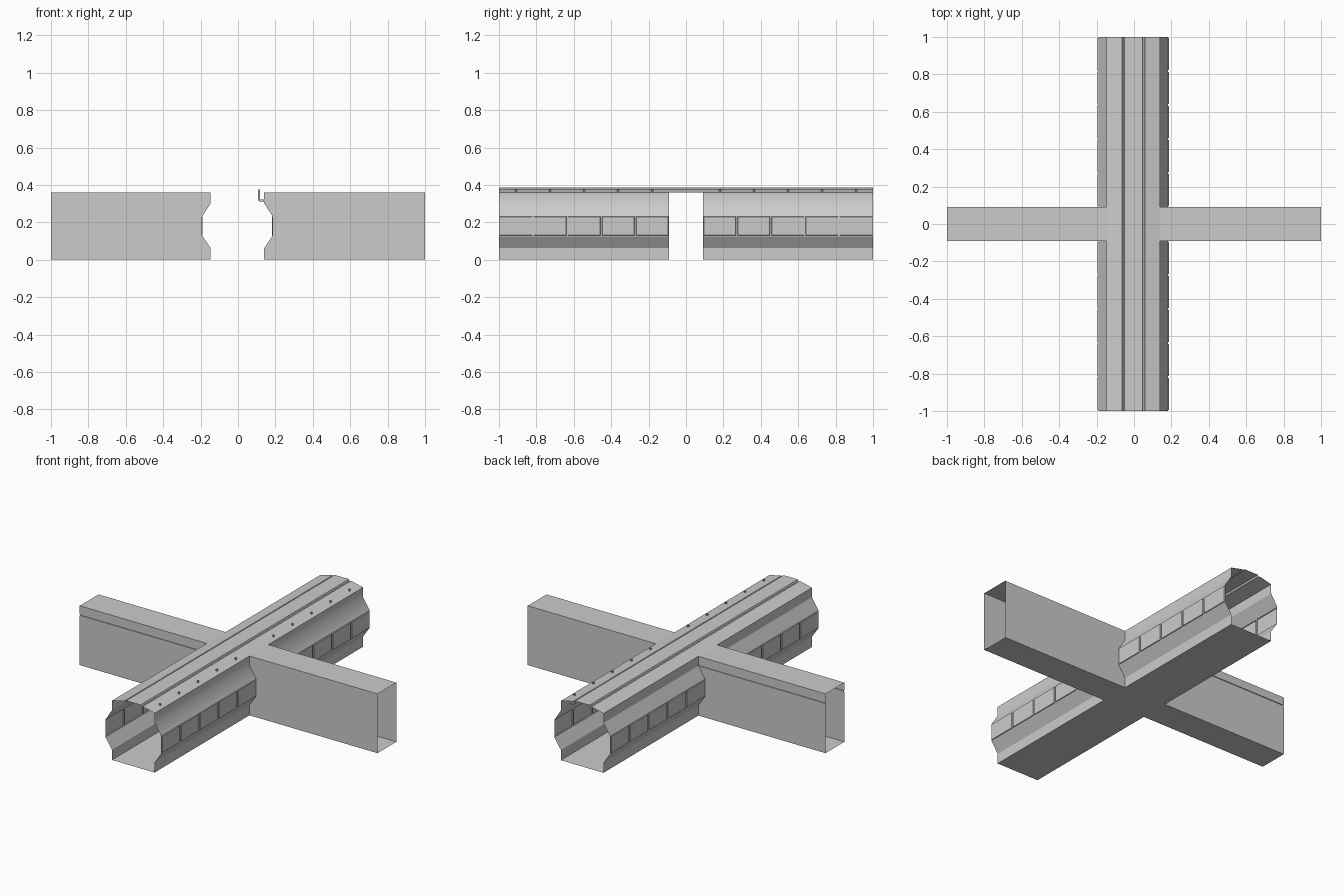
import bpy, bmesh
from mathutils import Vector

if "Cube" in bpy.data.objects:
    bpy.data.objects.remove(bpy.data.objects["Cube"])

CX = -0.003            # corridor centre line
HY = 0.09              # half width of the side passages
TOP = 0.36
SEG = 5                # bays per corridor arm
STEP = (1 - HY) / SEG
# wall section: (distance from centre line, height)
WALL = [(0.143, 0), (0.143, 0.062), (0.186, 0.125), (0.186, 0.235), (0.143, 0.302), (0.143, TOP)]


def finish(bm, name):
    me = bpy.data.meshes.new(name)
    bm.to_mesh(me)
    bm.free()
    ob = bpy.data.objects.new(name, me)
    bpy.context.collection.objects.link(ob)
    return ob


def poly(bm, pts, out):
    """Face through pts, turned so its normal follows 'out'."""
    f = bm.faces.new([bm.verts.new(p) for p in pts])
    f.normal_update()
    if f.normal.dot(Vector(out)) < 0:
        f.normal_flip()
    return f


# folded corridor walls with raised panels in every bay
def corridor_wall(name, side, y0):
    bm = bmesh.new()
    rows = [[bm.verts.new((CX + side * d, y0 + STEP * k, z)) for k in range(SEG + 1)] for d, z in WALL]
    panels = []
    for i in range(len(WALL) - 1):
        for k in range(SEG):
            q = [rows[i][k], rows[i][k + 1], rows[i + 1][k + 1], rows[i + 1][k]]
            f = bm.faces.new(q if side > 0 else q[::-1])
            f.smooth = side > 0 and i >= 3
            if i == 2:
                panels.append(f)
            if i == 3 and side < 0:
                f.smooth = False
    for f in panels:
        f.smooth = False
    for f in bm.faces:
        f.normal_update()
    bmesh.ops.inset_individual(bm, faces=panels, thickness=0.006)
    bmesh.ops.inset_individual(bm, faces=panels, thickness=0.003, depth=0.005)
    return finish(bm, name)


for side, sn in ((1, "right"), (-1, "left")):
    for y0, yn in ((-1, "front"), (HY, "back")):
        corridor_wall(f"corridor_wall_{sn}_{yn}", side, y0)

# corridor roof: sloped flanks and a flat crown with narrow stepped seams
half = [(0.143, TOP), (0.062, 0.379), (0.058, 0.375), (0.052, 0.375), (0.048, 0.385)]
section = [(CX - x, z) for x, z in half] + [(CX + x, z) for x, z in half[::-1]]
bm = bmesh.new()
a = [bm.verts.new((x, -1, z)) for x, z in section]
b = [bm.verts.new((x, 1, z)) for x, z in section]
for i in range(len(section) - 1):
    bm.faces.new([a[i], a[i + 1], b[i + 1], b[i]])
finish(bm, "corridor_roof")

# cross-shaped floor
bm = bmesh.new()
xl, xr = CX - WALL[0][0], CX + WALL[0][0]
for x0, x1, y0, y1 in ((xl, xr, -1, 1), (-1, xl, -HY, HY), (xr, 1, -HY, HY)):
    poly(bm, [(x0, y0, 0), (x1, y0, 0), (x1, y1, 0), (x0, y1, 0)], (0, 0, -1))
finish(bm, "floor")

# plain side passages, the left one with a groove along its walls
for side, sn in ((1, "right"), (-1, "left")):
    bm = bmesh.new()
    xi = CX + side * WALL[-1][0]
    poly(bm, [(xi, -HY, TOP), (side, -HY, TOP), (side, HY, TOP), (xi, HY, TOP)], (0, 0, 1))
    for s in (-1, 1):
        y = s * HY
        edge = [(CX + side * d, y, z) for d, z in WALL]
        if side > 0:
            poly(bm, edge + [(side, y, TOP), (side, y, 0)], (0, s, 0))
        else:
            g0, g1, yi = 0.302, 0.311, y - s * 0.005
            poly(bm, edge[:-1] + [(side, y, g0), (side, y, 0)], (0, s, 0))
            for (ya, za), (yb, zb), n in (((y, g0), (yi, g0), (0, 0, 1)), ((yi, g0), (yi, g1), (0, s, 0)),
                                          ((yi, g1), (y, g1), (0, 0, -1)), ((y, g1), (y, TOP), (0, s, 0))):
                poly(bm, [(xi, ya, za), (side, ya, za), (side, yb, zb), (xi, yb, zb)], n)
    finish(bm, f"passage_{sn}")

# small elbow pipes from the right wall up through the roof
cu = bpy.data.curves.new("roof_pipes", 'CURVE')
cu.dimensions = '3D'
cu.bevel_depth = 0.006
cu.bevel_resolution = 1
for s in (-1, 1):
    for k in range(SEG):
        y = s * (HY + STEP * (k + 0.5))
        path = [(0.14, 0.316), (0.12, 0.316), (0.114, 0.318), (0.112, 0.324), (0.112, 0.376)]
        sp = cu.splines.new('POLY')
        sp.points.add(len(path) - 1)
        for p, (x, z) in zip(sp.points, path):
            p.co = (x, y, z, 1)
pipes = bpy.data.objects.new("roof_pipes", cu)
bpy.context.collection.objects.link(pipes)
